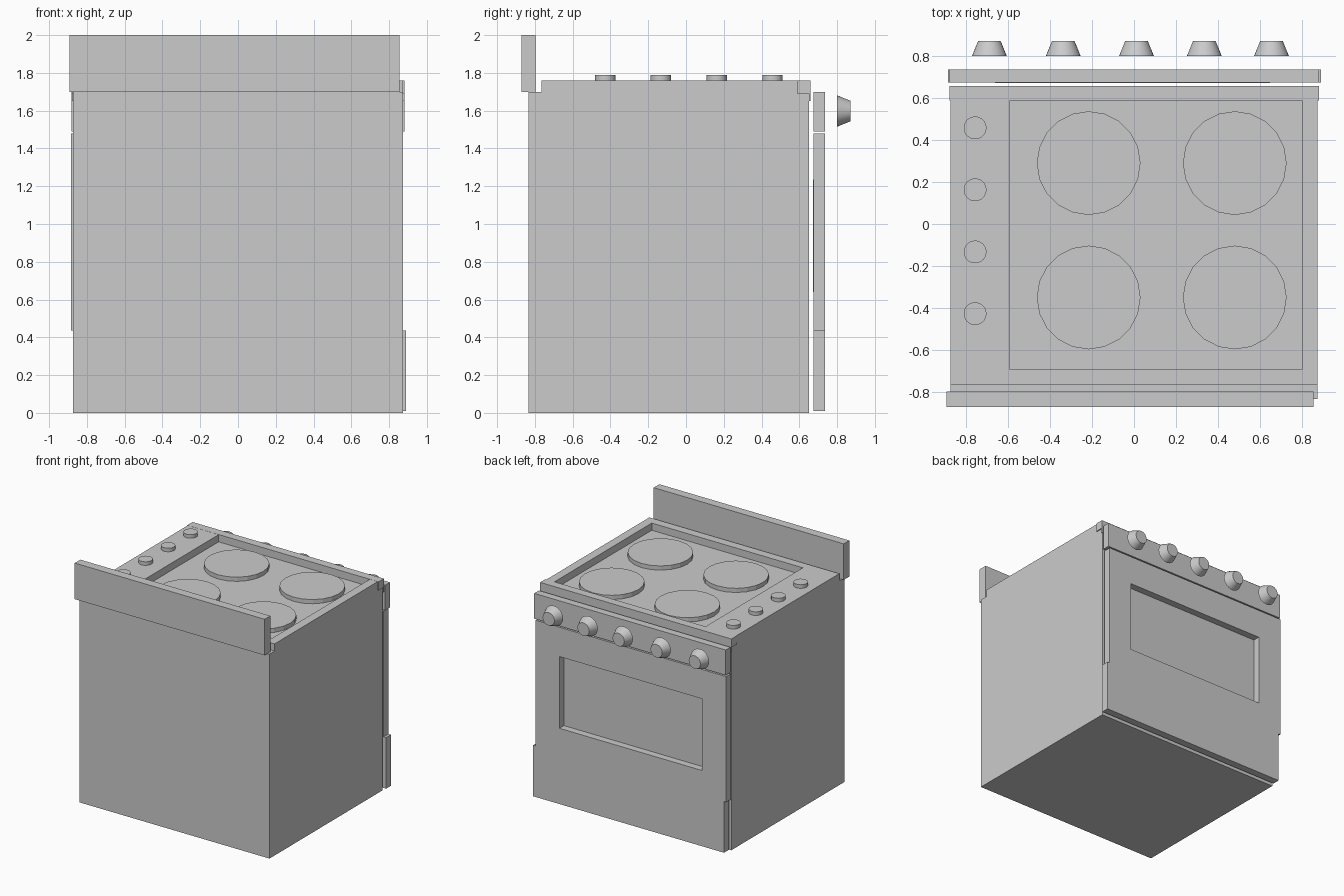
import bpy, bmesh, math
from mathutils import Matrix, Vector

if "Cube" in bpy.data.objects:
    bpy.data.objects.remove(bpy.data.objects["Cube"])


def finish(bm, name):
    bmesh.ops.recalc_face_normals(bm, faces=bm.faces[:])
    me = bpy.data.meshes.new(name)
    bm.to_mesh(me)
    bm.free()
    ob = bpy.data.objects.new(name, me)
    bpy.context.collection.objects.link(ob)
    return ob


def box(name, x, y, z):
    bm = bmesh.new()
    size = [b - a for a, b in (x, y, z)]
    mid = [(a + b) / 2 for a, b in (x, y, z)]
    bmesh.ops.create_cube(bm, size=1, matrix=Matrix.Translation(mid) @ Matrix.Diagonal((*size, 1)))
    return finish(bm, name)


def frame(name, outer, inner, depth, to_xyz):
    """Rectangular frame; outer/inner are (u0, u1, v0, v1)."""
    bm = bmesh.new()

    def ring(r, d):
        u0, u1, v0, v1 = r
        return [bm.verts.new(to_xyz(u, v, d)) for u, v in ((u0, v0), (u1, v0), (u1, v1), (u0, v1))]

    a, b = depth
    rings = [ring(outer, a), ring(outer, b), ring(inner, b), ring(inner, a)]
    for k in range(4):
        p, q = rings[k], rings[(k + 1) % 4]
        for i in range(4):
            j = (i + 1) % 4
            bm.faces.new((p[i], p[j], q[j], q[i]))
    return finish(bm, name)


def cone(name, base, r1, r2, height, sides, smooth=False, along_y=False):
    """Cylinder or cone standing on its base point, along z or y."""
    bm = bmesh.new()
    rot = Matrix.Rotation(-math.pi / 2, 4, 'X') if along_y else Matrix.Identity(4)
    m = Matrix.Translation(Vector(base)) @ rot @ Matrix.Translation((0, 0, height / 2))
    bmesh.ops.create_cone(bm, cap_ends=True, segments=sides, radius1=r1, radius2=r2,
                          depth=height, matrix=m)
    ob = finish(bm, name)
    if smooth:
        for o in bpy.context.selected_objects:
            o.select_set(False)
        ob.select_set(True)
        bpy.context.view_layer.objects.active = ob
        bpy.ops.object.shade_smooth_by_angle(angle=math.radians(35))
    return ob


# Cabinet and upright panel
box("oven_body", (-0.873, 0.873), (-0.833, 0.652), (0, 1.70))
box("splash_panel", (-0.893, 0.855), (-0.871, -0.797), (1.70, 2.0))

# Cooktop rim around the sunken burner well
frame("cooktop_rim", (-0.875, 0.873, -0.765, 0.65), (-0.59, 0.80, -0.693, 0.588),
      (1.70, 1.76), lambda u, v, d: (u, v, d))
box("cooktop_edge_strip", (-0.879, 0.881), (0.588, 0.658), (1.69, 1.761))
box("cooktop_edge_lip", (-0.879, 0.881), (0.651, 0.658), (1.65, 1.70))

# Burners
for x in (-0.216, 0.48):
    for y in (0.29, -0.35):
        cone("burner", (x, y, 1.70), 0.247, 0.247, 0.035, 20)

# Control knobs on the cooktop
for y in (0.458, 0.163, -0.133, -0.427):
    cone("cooktop_knob", (-0.757, y, 1.76), 0.054, 0.054, 0.03, 32, smooth=True)

# Control panel, door with window, and drawer
DOOR_Y = (0.675, 0.737)
box("control_panel", (-0.881, 0.881), DOOR_Y, (1.49, 1.70))
frame("oven_door", (-0.885, 0.868, 0.435, 1.48), (-0.663, 0.648, 0.64, 1.236),
      DOOR_Y, lambda u, v, d: (u, d, v))
box("door_window", (-0.663, 0.648), (0.672, 0.678), (0.64, 1.236))
box("drawer", (-0.866, 0.89), DOOR_Y, (0.01, 0.435))

# Tapered knobs standing off the control panel
for x in (-0.689, -0.337, 0.012, 0.335, 0.655):
    cone("panel_knob", (x, 0.80, 1.598), 0.083, 0.054, 0.071, 32, smooth=True, along_y=True)
